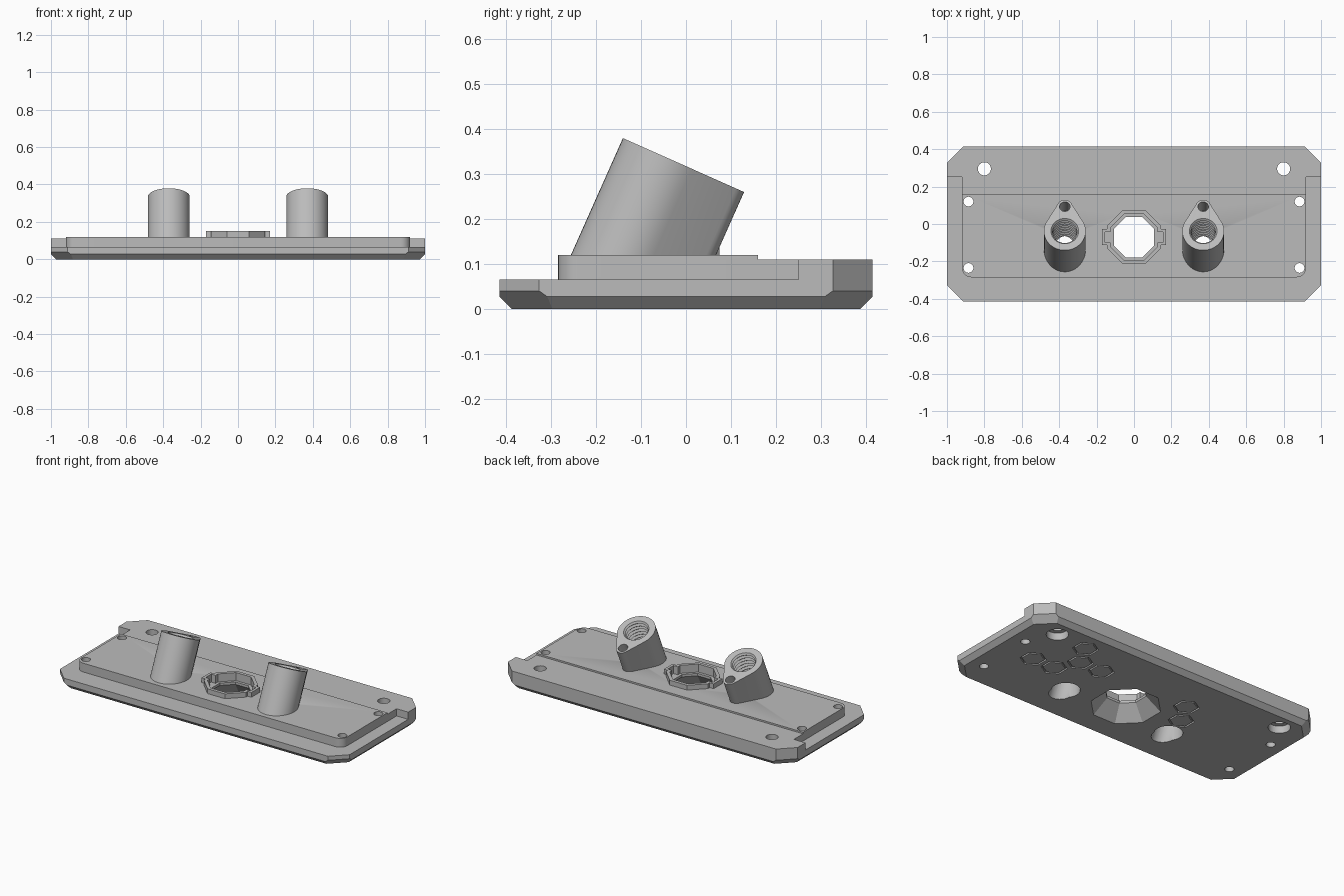
import bpy, bmesh
from math import sin, cos, pi, radians, asin
from mathutils import Matrix, Vector

if "Cube" in bpy.data.objects:
    bpy.data.objects.remove(bpy.data.objects["Cube"])

grey = bpy.data.materials.new("plain grey")
grey.use_nodes = True
grey.diffuse_color = (0.5, 0.5, 0.5, 1)
grey.node_tree.nodes["Principled BSDF"].inputs["Base Color"].default_value = (0.5, 0.5, 0.5, 1)


def finish(name, bm, matrix=Matrix()):
    bm.transform(matrix)
    bmesh.ops.recalc_face_normals(bm, faces=bm.faces)
    mesh = bpy.data.meshes.new(name)
    bm.to_mesh(mesh)
    bm.free()
    mesh.materials.append(grey)
    ob = bpy.data.objects.new(name, mesh)
    bpy.context.collection.objects.link(ob)
    return ob


def prism_mesh(pts, z0, z1):
    bm = bmesh.new()
    base = bm.faces.new([bm.verts.new((x, y, z0)) for x, y in pts])
    up = bmesh.ops.extrude_face_region(bm, geom=[base], use_keep_orig=True)["geom"]
    bmesh.ops.translate(bm, vec=(0, 0, z1 - z0),
                        verts=[v for v in up if isinstance(v, bmesh.types.BMVert)])
    return bm


def box(name, hx, hy, z0, z1, y=0):
    pts = [(-hx, y - hy), (hx, y - hy), (hx, y + hy), (-hx, y + hy)]
    return finish(name, prism_mesh(pts, z0, z1))


def lathe(name, profile, matrix, sides=32, phase=0, ring=False):
    """Revolve (radius, height) pairs; a ring joins its last pair to its first."""
    bm = bmesh.new()
    loops = [[bm.verts.new((r * cos(phase + 2 * pi * i / sides),
                            r * sin(phase + 2 * pi * i / sides), z))
              for i in range(sides)] for r, z in profile]
    pairs = list(zip(loops, loops[1:]))
    if ring:
        pairs.append((loops[-1], loops[0]))
    else:
        bm.faces.new(loops[0])
        bm.faces.new(loops[-1])
    for a, b in pairs:
        for i in range(sides):
            j = (i + 1) % sides
            bm.faces.new((a[i], a[j], b[j], b[i]))
    return finish(name, bm, matrix)


def arc(cx, cy, r, a0, a1, n):
    return [(cx + r * cos(a0 + (a1 - a0) * i / n), cy + r * sin(a0 + (a1 - a0) * i / n))
            for i in range(n + 1)]


def combine(target, others, operation):
    for other in others:
        mod = target.modifiers.new("join", "BOOLEAN")
        mod.object, mod.operation, mod.solver = other, operation, "EXACT"
        bpy.context.view_layer.objects.active = target
        bpy.ops.object.modifier_apply(modifier=mod.name)


def move(x, y, z=0):
    return Matrix.Translation((x, y, z))


# Base slab with clipped corners and a chamfered underside
W, D, C = 1.0, 0.415, 0.088
outline = [(-W + C, -D), (W - C, -D), (W, -D + C), (W, D - C),
           (W - C, D), (-W + C, D), (-W, D - C), (-W, -D + C)]
bm = prism_mesh(outline, 0, 0.065)
for i, (x, y) in enumerate(outline):
    nx, ny = outline[(i + 1) % 8]
    out = Vector((ny - y, x - nx, 0)).normalized()
    height = 0.04 if i % 2 else 0.027
    bmesh_cut = bmesh.ops.bisect_plane(
        bm, geom=bm.verts[:] + bm.edges[:] + bm.faces[:], clear_outer=True,
        plane_co=(x, y, height), plane_no=out + Vector((0, 0, -1)))
    bmesh.ops.holes_fill(bm, edges=[e for e in bm.edges if e.is_boundary])
plate = finish("mounting_plate", bm)

# Rear shelf and raised front panel
shelf = finish("rear_shelf", prism_mesh(
    [(-0.92, 0.1), (0.92, 0.1), (0.92, 0.25), (W, 0.25), (W, D - C), (W - C, D),
     (-W + C, D), (-W, D - C), (-W, 0.25), (-0.92, 0.25)], 0.05, 0.11))
panel = finish("raised_panel", prism_mesh(
    [(0.92, 0.16), (-0.92, 0.16)] + arc(-0.87, -0.235, 0.05, pi, 1.5 * pi, 6)
    + arc(0.87, -0.235, 0.05, 1.5 * pi, 2 * pi, 6), 0.05, 0.12))
combine(plate, [shelf, panel], "UNION")

# Central rim with two side lugs
OCT = 1 / cos(pi / 8)
centre = move(0, -0.07)
rim = lathe("socket_rim", [(0.145 * OCT, 0.11), (0.145 * OCT, 0.15)], centre, 8, pi / 8)
lugs = box("rim_lugs", 0.172, 0.043, 0.11, 0.15, -0.07)
combine(rim, [lugs], "UNION")

# Flared opening under the rim
funnel = lathe("funnel_cutter", [(r * OCT, z) for r, z in
               ((0.195, -0.01), (0.108, 0.085), (0.108, 0.1), (0.125, 0.1), (0.125, 0.2))],
               centre, 8, pi / 8)
slot = box("slot_cutter", 0.155, 0.028, 0.1, 0.2, -0.07)
combine(rim, [funnel, slot], "DIFFERENCE")
cutters = [funnel, slot]

# Tilted teardrop tubes with threaded bores
R, r, reach = 0.112, 0.04, 0.143
lean = asin((R - r) / reach)
teardrop = arc(0, 0, R, pi - lean, 2 * pi + lean, 32) + arc(0, reach, r, lean, pi - lean, 12)
thread = [(0.074, 0.04), (0.074, 0)]
for i in range(11):
    thread += [(0.065, -0.011 - 0.022 * i), (0.075, -0.022 - 0.022 * i)]
thread += [(0.066, -0.26), (0.066, -0.46)]
tubes = []
for side, x in (("right", -0.37), ("left", 0.37)):
    pose = move(x, -0.038, 0.334) @ Matrix.Rotation(radians(-24), 4, "X")
    bm = prism_mesh(teardrop, -0.4, 0)
    bm.transform(pose)
    bmesh.ops.bisect_plane(bm, geom=bm.verts[:] + bm.edges[:] + bm.faces[:],
                           plane_co=(0, 0, 0.105), plane_no=(0, 0, -1), clear_outer=True)
    bmesh.ops.holes_fill(bm, edges=[e for e in bm.edges if e.is_boundary])
    tube = finish(side + "_tube", bm)
    bore = lathe("bore_cutter", thread, pose)
    pin = lathe("pin_cutter", [(0.028, 0.04), (0.028, -0.12)], pose @ move(0, reach))
    relief = lathe("relief_cutter", [(0.08, -0.02), (0.08, 0.1)], move(x, -0.145))
    combine(tube, [bore, pin], "DIFFERENCE")
    bpy.data.objects.remove(pin)
    cutters += [bore, relief]
    tubes.append(tube)

# Screw holes, with counterbores under the rear pair
for s in (-1, 1):
    cutters.append(lathe("rear_hole", [(0.062, -0.02), (0.062, 0.045), (0.035, 0.045),
                                       (0.035, 0.2)], move(s * 0.8, 0.295)))
    for y in (0.12, -0.235):
        cutters.append(lathe("small_hole", [(0.026, -0.02), (0.026, 0.2)], move(s * 0.885, y)))

# Hexagonal grooves underneath
for col, row in ((3.5, 2), (3, 1), (2, 1), (3.5, 0), (4.5, 0), (-2, 1), (-2.5, 0)):
    x = 0.05 + 0.151 * col if col > 0 else 0.04 + 0.151 * col
    cutters.append(lathe("hex_groove", [(0.074, -0.01), (0.074, 0.01), (0.063, 0.01),
                                        (0.063, -0.01)], move(x, 0.003 + 0.135 * row),
                         6, pi / 2, ring=True))
combine(plate, cutters, "DIFFERENCE")

for ob in cutters + [shelf, panel, lugs]:
    bpy.data.objects.remove(ob)

# Smooth curved walls, crisp edges
for ob in [plate, rim] + tubes:
    bpy.ops.object.select_all(action="DESELECT")
    ob.select_set(True)
    bpy.context.view_layer.objects.active = ob
    bpy.ops.object.shade_smooth_by_angle(angle=radians(25))
